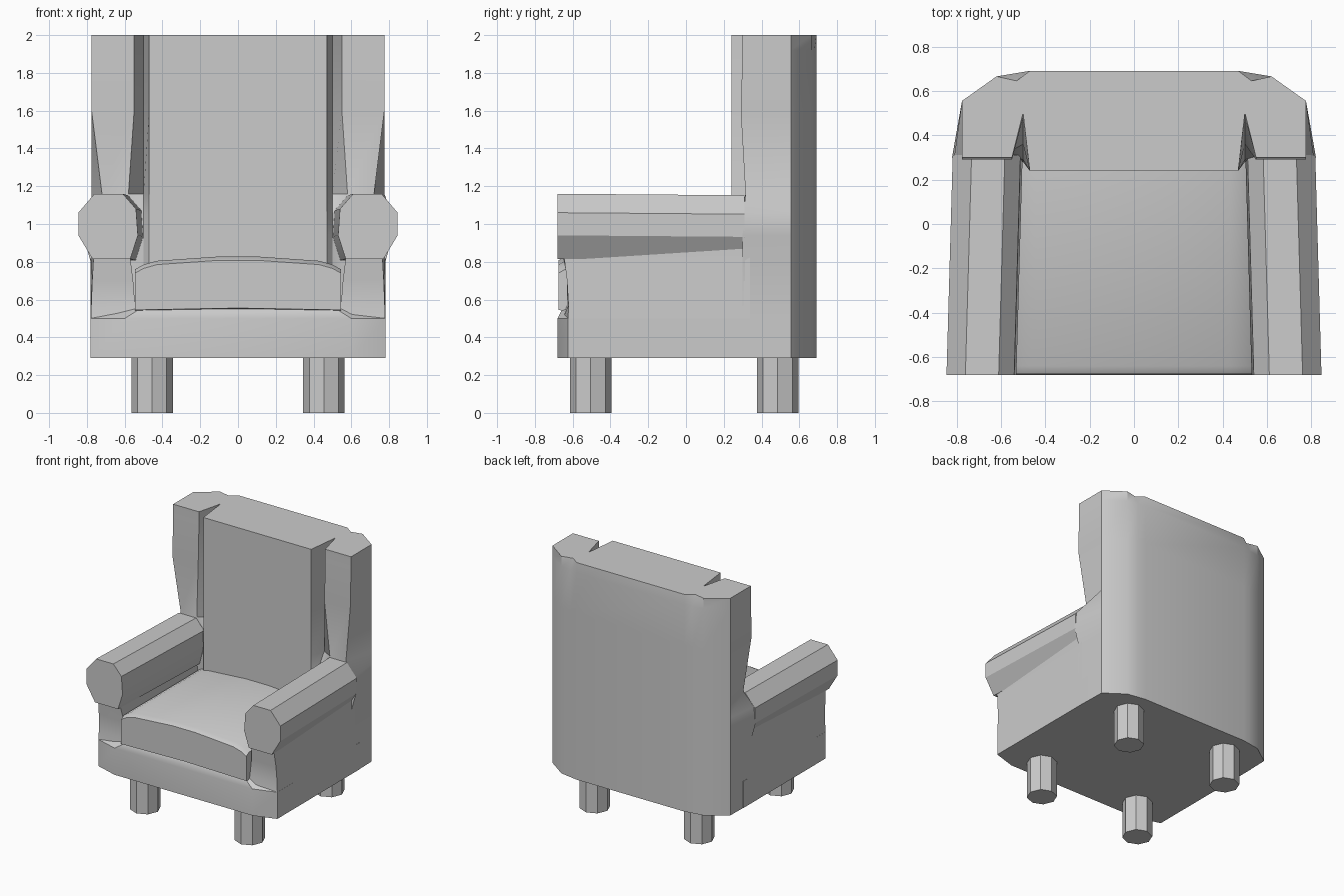
import bpy, bmesh, math

if "Cube" in bpy.data.objects:
    bpy.data.objects.remove(bpy.data.objects["Cube"])


def loft(name, rings, angle=30):
    """Skin a stack of equal-length point rings and cap both ends."""
    bm = bmesh.new()
    vs = [[bm.verts.new(p) for p in r] for r in rings]
    n = len(rings[0])
    for a, b in zip(vs, vs[1:]):
        for i in range(n):
            j = (i + 1) % n
            bm.faces.new((a[i], a[j], b[j], b[i]))
    bm.faces.new(vs[0][::-1])
    bm.faces.new(vs[-1])
    bmesh.ops.recalc_face_normals(bm, faces=bm.faces[:])
    me = bpy.data.meshes.new(name)
    bm.to_mesh(me)
    bm.free()
    ob = bpy.data.objects.new(name, me)
    bpy.context.collection.objects.link(ob)
    bpy.ops.object.select_all(action='DESELECT')
    ob.select_set(True)
    bpy.context.view_layer.objects.active = ob
    bpy.ops.object.shade_smooth_by_angle(angle=math.radians(angle))
    return ob


def sym(half, z):
    """Complete a half outline (x > 0) by reflection and place it at height z."""
    return [(x, y, z) for x, y in half] + [(-x, y, z) for x, y in reversed(half)]


# Back with side wings: height, wing inner x, wing outer x, wing front y, groove y, rear notch y
back = [
    (0.29, 0.55, 0.78, 0.30, 0.28, 0.68),
    (0.50, 0.55, 0.78, 0.30, 0.28, 0.68),
    (0.80, 0.55, 0.78, 0.30, 0.28, 0.68),
    (0.94, 0.55, 0.82, 0.30, 0.28, 0.68),
    (1.06, 0.56, 0.81, 0.305, 0.29, 0.68),
    (1.16, 0.58, 0.72, 0.315, 0.36, 0.68),
    (1.60, 0.55, 0.775, 0.29, 0.48, 0.68),
    (1.92, 0.55, 0.775, 0.30, 0.50, 0.68),
    (2.00, 0.55, 0.775, 0.30, 0.50, 0.645),
]
loft("back_with_wings", [
    sym([(0.47, 0.24), (0.50, g), (xi, yf), (xo, yf), (0.775, 0.555),
         (0.62, 0.665), (0.53, nb), (0.47, 0.69)], z)
    for z, xi, xo, yf, g, nb in back])

# Base with a slightly bowed front and a sloped ledge
loft("base", [
    sym([(0.60, -0.68), (0.78, -0.625), (0.78, 0.40)], 0.29),
    sym([(0.60, -0.68), (0.78, -0.625), (0.78, 0.40)], 0.50),
    sym([(0.52, -0.655), (0.60, -0.60), (0.60, 0.40)], 0.55)])

# Seat cushion: domed across, rounded at the front
top = [(0.545, 0.0), (0.50, 0.025), (0.43, 0.045), (0.1, 0.068)]


def cushion_ring(y, drop, low):
    half = [(0.0, low + 0.01), (0.545, low)] + [(x, 0.76 + h - drop) for x, h in top]
    return [(x, y, z) for x, z in half] + [(-x, y, z) for x, z in reversed(half[1:])]


loft("seat_cushion", [cushion_ring(-0.675, 0.02, 0.545), cushion_ring(-0.64, 0.0, 0.54),
                      cushion_ring(0.32, 0.0, 0.54)])

# Arm panels and rolled arms
panel = [(0.48, 0.50, 0.78, -0.66, -0.625), (0.57, 0.545, 0.777, -0.63, -0.622),
         (0.70, 0.555, 0.772, -0.625, -0.63), (0.82, 0.57, 0.765, -0.65, -0.645),
         (0.92, 0.58, 0.765, -0.65, -0.645)]
roll = [(0.845, 1.06), (0.76, 1.16), (0.61, 1.16), (0.54, 1.08),
        (0.53, 0.94), (0.57, 0.815), (0.77, 0.815), (0.845, 0.94)]
for side, s in (("left", -1), ("right", 1)):
    loft(side + "_arm_panel", [
        [(s * xi, yi, z), (s * xo, yo, z), (s * 0.78, 0.34, z), (s * xi, 0.34, z)]
        for z, xi, xo, yi, yo in panel])
    loft(side + "_arm_roll", [
        [(s * x, -0.68, z) for x, z in roll],
        [(s * (x - 0.028), 0.31, z - 0.008) for x, z in roll]])

    # Octagonal legs
    for end, y in (("front", -0.505), ("rear", 0.485)):
        octagon = [(s * 0.455 + 0.11 * math.cos(k * math.pi / 4),
                    y + 0.11 * math.sin(k * math.pi / 4)) for k in range(8)]
        loft(f"{end}_{side}_leg", [[(px, py, z) for px, py in octagon] for z in (0.0, 0.31)])
